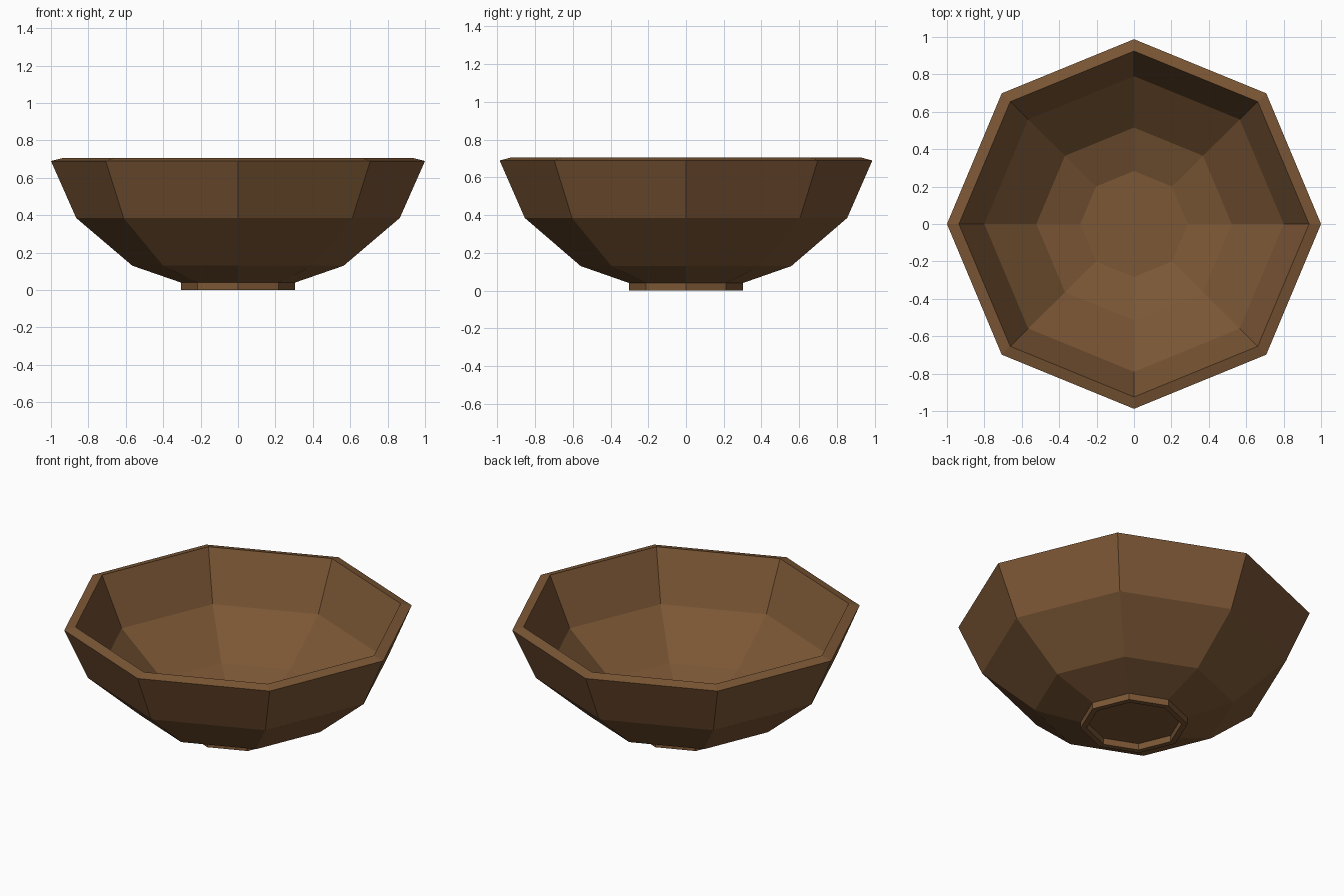
import bpy, bmesh
from math import cos, sin, pi

if "Cube" in bpy.data.objects:
    bpy.data.objects.remove(bpy.data.objects["Cube"])

SIDES = 8
Y_SCALE = 0.988

wood = bpy.data.materials.new("brown_wood")
wood.diffuse_color = (0.2, 0.095, 0.036, 1)
wood.use_nodes = True
wood.node_tree.nodes["Principled BSDF"].inputs["Base Color"].default_value = wood.diffuse_color


def lathe(name, profile, closed=False):
    """Turn an (r, z) profile around z; r = 0 makes a pole."""
    bm = bmesh.new()
    rings = []
    for r, z in profile:
        if r == 0:
            rings.append([bm.verts.new((0, 0, z))] * SIDES)
        else:
            rings.append([bm.verts.new((r * cos(2 * pi * i / SIDES),
                                        r * sin(2 * pi * i / SIDES) * Y_SCALE, z))
                          for i in range(SIDES)])
    pairs = list(zip(rings, rings[1:]))
    if closed:
        pairs.append((rings[-1], rings[0]))
    for a, b in pairs:
        for i in range(SIDES):
            j = (i + 1) % SIDES
            corners = list(dict.fromkeys([a[i], a[j], b[j], b[i]]))
            bm.faces.new(corners)
    bmesh.ops.recalc_face_normals(bm, faces=bm.faces[:])
    mesh = bpy.data.meshes.new(name)
    bm.to_mesh(mesh)
    bm.free()
    mesh.materials.append(wood)
    obj = bpy.data.objects.new(name, mesh)
    bpy.context.collection.objects.link(obj)
    return obj


# Bowl shell: outside from the base up, over the sloped rim, down the inside
lathe("bowl", [(0, 0.04), (0.305, 0.04), (0.565, 0.13), (0.865, 0.385), (1.0, 0.69),
               (0.936, 0.706), (0.80, 0.411), (0.522, 0.17), (0.287, 0.09), (0, 0.09)])

# Hollow foot ring under the bowl
lathe("foot_ring", [(0.305, 0.04), (0.305, 0), (0.27, 0), (0.27, 0.04)], closed=True)
